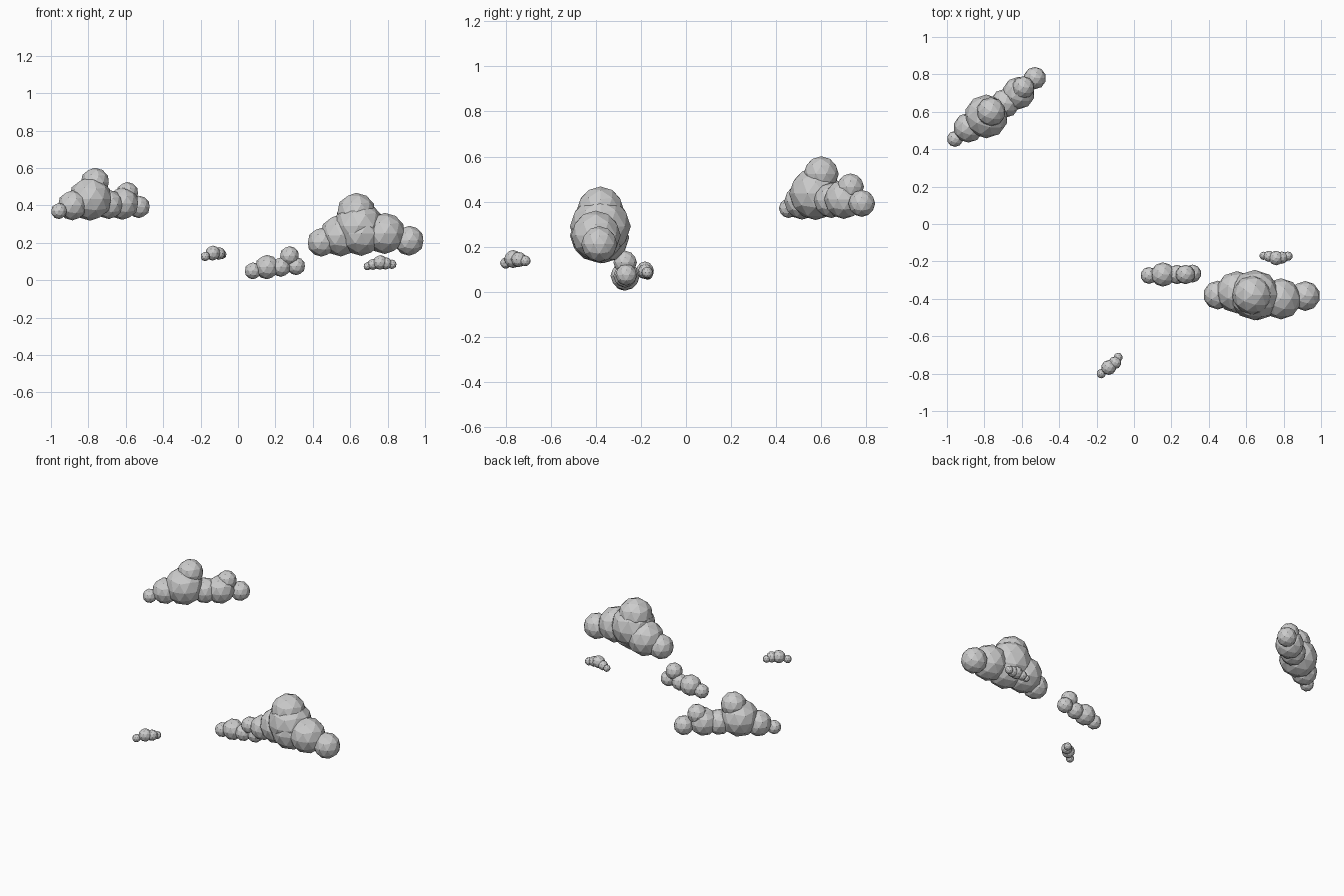
import bpy, bmesh
from mathutils import Matrix

# Each puff is (x, y, z, radius)
CLOUDS = {
    "large_back_cloud": [
        (-.957, .455, .37, .043), (-.885, .515, .40, .08),
        (-.79, .575, .435, .117), (-.765, .60, .523, .078),
        (-.69, .645, .405, .078), (-.617, .70, .41, .087),
        (-.592, .73, .465, .06), (-.53, .78, .392, .06)],
    "large_right_cloud": [
        (.447, -.38, .203, .077), (.55, -.365, .24, .113),
        (.632, -.38, .362, .105), (.645, -.38, .29, .135),
        (.66, -.395, .25, .12), (.785, -.40, .25, .11),
        (.915, -.385, .211, .08)],
    "medium_cloud": [
        (.08, -.275, .05, .045), (.155, -.27, .07, .065),
        (.23, -.27, .07, .052), (.275, -.27, .13, .052),
        (.312, -.265, .075, .048)],
    "small_front_cloud": [
        (-.175, -.80, .127, .025), (-.135, -.767, .145, .04),
        (-.102, -.742, .143, .034), (-.085, -.713, .137, .024)],
    "small_right_cloud": [
        (.693, -.17, .075, .022), (.722, -.173, .085, .03),
        (.76, -.182, .095, .039), (.79, -.18, .09, .033),
        (.823, -.172, .085, .025)],
}


def make_cloud(name, puffs):
    # Low-poly spheres joined into one flat-shaded cloud
    bm = bmesh.new()
    for x, y, z, r in puffs:
        bmesh.ops.create_icosphere(bm, subdivisions=2, radius=r,
                                   matrix=Matrix.Translation((x, y, z)))
    mesh = bpy.data.meshes.new(name)
    bm.to_mesh(mesh)
    bm.free()
    bpy.context.collection.objects.link(bpy.data.objects.new(name, mesh))


for name, puffs in CLOUDS.items():
    make_cloud(name, puffs)
